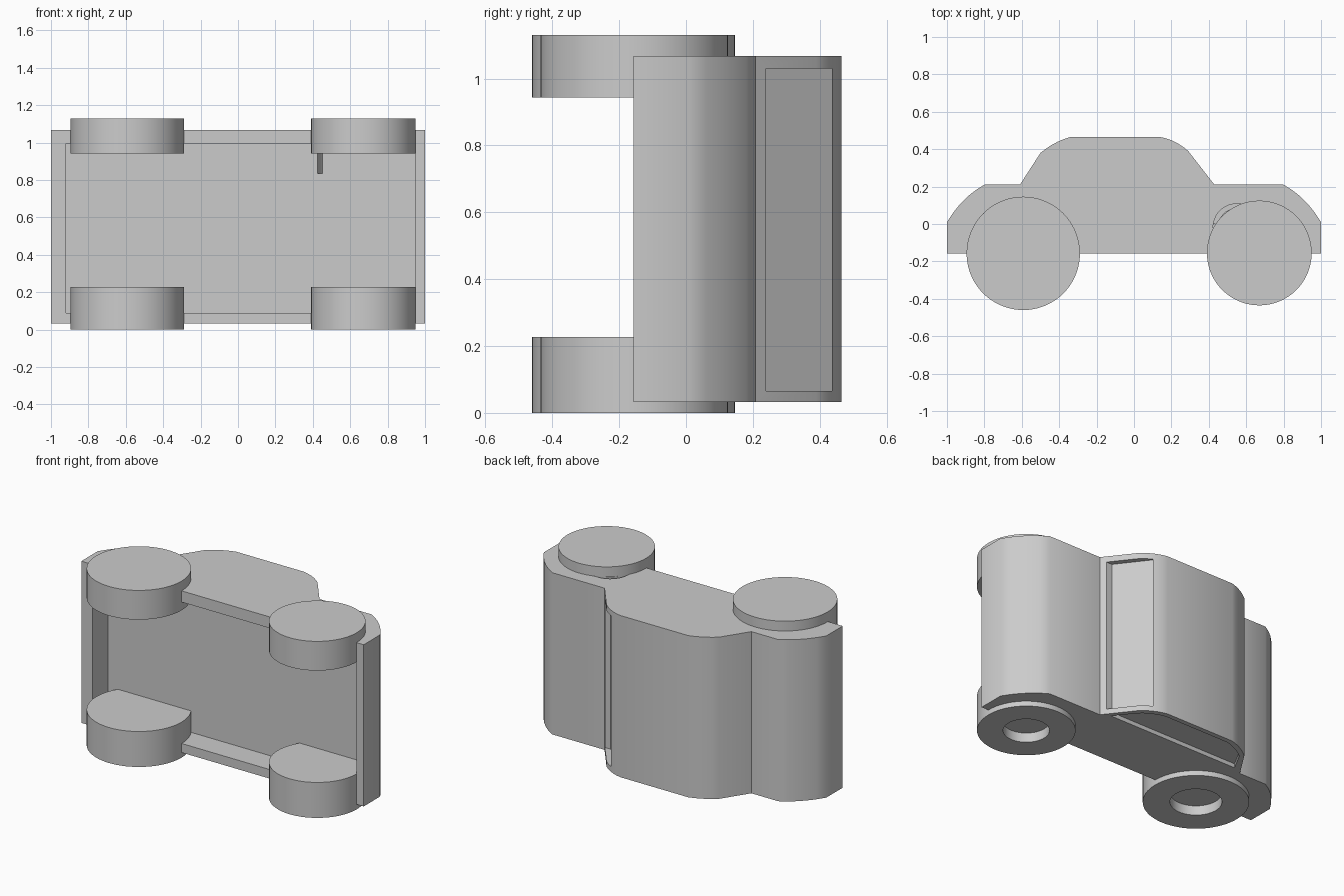
import bpy, bmesh, math

if "Cube" in bpy.data.objects:
    bpy.data.objects.remove(bpy.data.objects["Cube"])

grey = bpy.data.materials.new("plain grey")
grey.diffuse_color = (0.6, 0.6, 0.6, 1)
grey.use_nodes = True
grey.node_tree.nodes["Principled BSDF"].inputs["Base Color"].default_value = grey.diffuse_color


def prism(name, pts, z0, z1):
    """Extrude an xy outline from z0 to z1."""
    bm = bmesh.new()
    face = bm.faces.new([bm.verts.new((x, y, z0)) for x, y in pts])
    ext = bmesh.ops.extrude_face_region(bm, geom=[face])["geom"]
    top = [v for v in ext if isinstance(v, bmesh.types.BMVert)]
    bmesh.ops.translate(bm, verts=top, vec=(0, 0, z1 - z0))
    bmesh.ops.recalc_face_normals(bm, faces=bm.faces)
    me = bpy.data.meshes.new(name)
    bm.to_mesh(me)
    bm.free()
    ob = bpy.data.objects.new(name, me)
    bpy.context.collection.objects.link(ob)
    me.materials.append(grey)
    return ob


def circle(cx, cy, r, n=72):
    return [(cx + r * math.cos(2 * math.pi * i / n),
             cy + r * math.sin(2 * math.pi * i / n)) for i in range(n)]


def bend(a, c, b, n=5):
    """Quadratic curve from a to b pulled towards c."""
    return [tuple((1 - t) ** 2 * a[k] + 2 * t * (1 - t) * c[k] + t * t * b[k]
                  for k in (0, 1)) for t in (i / n for i in range(n + 1))]


def cut(ob, cutters):
    """Subtract the cutters, then discard them."""
    for c in cutters:
        c.hide_render = True
        m = ob.modifiers.new("cut", 'BOOLEAN')
        m.operation, m.solver, m.object = 'DIFFERENCE', 'EXACT', c
    dg = bpy.context.evaluated_depsgraph_get()
    me = bpy.data.meshes.new_from_object(ob.evaluated_get(dg))
    ob.modifiers.clear()
    ob.data = me
    for c in cutters:
        bpy.data.objects.remove(c)


def smooth(ob):
    bpy.ops.object.select_all(action='DESELECT')
    ob.select_set(True)
    bpy.context.view_layer.objects.active = ob
    bpy.ops.object.shade_smooth_by_angle(angle=math.radians(38))


# Name, centre, radius and hub radius of each wheel pair
WHEELS = (("rear", -0.592, -0.157, 0.303, 0.148),
          ("front", 0.67, -0.155, 0.28, 0.132))

# Car body lying on its side: side outline extruded upwards
outline = ([(1, -0.157)]
           + bend((1, 0.01), (0.92, 0.145), (0.8, 0.21))
           + [(0.43, 0.21)]
           + bend((0.29, 0.39), (0.225, 0.45), (0.14, 0.465))
           + bend((-0.34, 0.465), (-0.43, 0.44), (-0.5, 0.38))
           + [(-0.61, 0.21)]
           + bend((-0.8, 0.21), (-0.92, 0.145), (-1, 0.01))
           + [(-1, -0.157)])
body = prism("body", outline, 0.032, 1.067)

# Hollow underside, windscreen, side window, hub clearance and arch slot
arch = (bend((0.42, -0.05), (0.42, 0.11), (0.57, 0.11), 8)
        + bend((0.57, 0.085), (0.445, 0.09), (0.445, -0.05), 8))
cut(body, [
    prism("hollow", [(-0.92, -0.4), (0.95, -0.4), (0.95, 0.0), (-0.92, 0.0)], 0.09, 0.995),
    prism("windscreen_cut", [(0.6, 0.24), (0.365, 0.24), (0.215, 0.436), (0.6, 0.436)],
          0.065, 1.03),
    prism("side_window_cut",
          [(0.375, 0.24), (0.27, 0.365)]
          + bend((0.255, 0.38), (0.2, 0.42), (0.13, 0.435), 4)
          + bend((-0.33, 0.435), (-0.42, 0.41), (-0.48, 0.36), 4)
          + [(-0.545, 0.24)], -0.1, 0.058),
    prism("arch_cut", arch, 0.835, 1.2),
] + [prism("hub_clearance", circle(x, y, hub + 0.01), -0.1, 0.065)
     for _, x, y, _, hub in WHEELS])
smooth(body)

# Wheels: lower pair has hub recesses, upper pair is plain
for place, x, y, r, hub in WHEELS:
    low = prism(place + "_lower_wheel", circle(x, y, r), 0, 0.227)
    cut(low, [prism("hub_cut", circle(x, y, hub), -0.1, 0.06)])
    high = prism(place + "_upper_wheel", circle(x, y, r), 0.943, 1.13)
    smooth(low)
    smooth(high)
